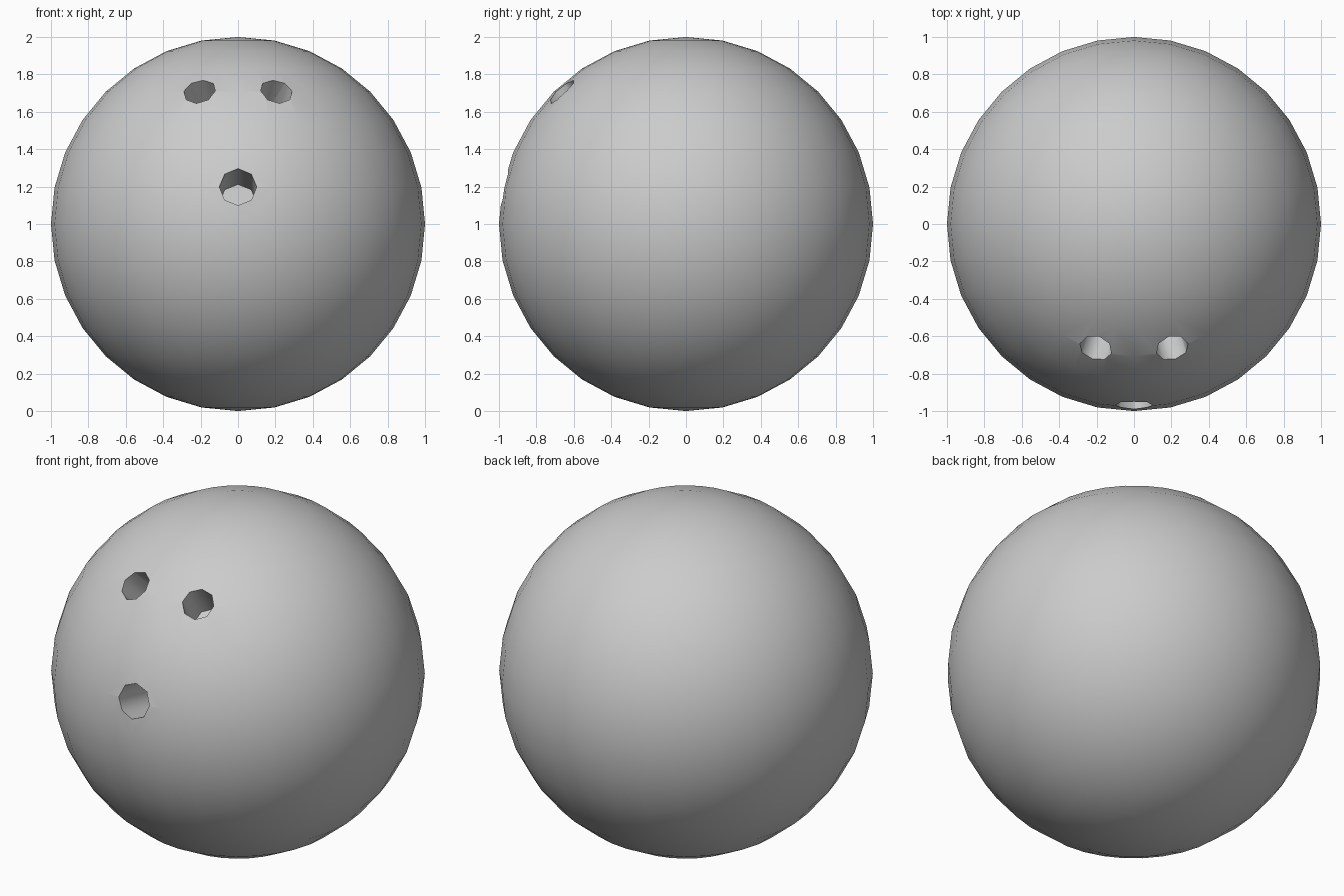
import bpy
import bmesh
import math
from mathutils import Vector

default = bpy.data.objects.get("Cube")
if default:
    bpy.data.objects.remove(default, do_unlink=True)

CENTRE = Vector((0, 0, 1))


def add_object(name, bm):
    mesh = bpy.data.meshes.new(name)
    bm.to_mesh(mesh)
    bm.free()
    obj = bpy.data.objects.new(name, mesh)
    bpy.context.collection.objects.link(obj)
    return obj


def drill(ball, name, direction, radius, depth):
    """Cut an eight-sided hole that points at the centre of the ball."""
    axis = Vector(direction).normalized()
    top, bottom = 1.15, 1 - depth
    bm = bmesh.new()
    bmesh.ops.create_cone(bm, cap_ends=True, segments=8, radius1=radius,
                          radius2=radius, depth=top - bottom)
    cutter = add_object(name, bm)
    cutter.rotation_mode = 'QUATERNION'
    cutter.rotation_quaternion = axis.to_track_quat('Z', 'Y')
    cutter.location = CENTRE + axis * (top + bottom) / 2
    cutter.hide_render = True
    mod = ball.modifiers.new(name, 'BOOLEAN')
    mod.operation = 'DIFFERENCE'
    mod.solver = 'EXACT'
    mod.object = cutter
    bpy.context.view_layer.objects.active = ball
    bpy.ops.object.modifier_apply(modifier=name)
    bpy.data.objects.remove(cutter, do_unlink=True)


# Ball body
bm = bmesh.new()
bmesh.ops.create_uvsphere(bm, u_segments=32, v_segments=16, radius=1)
bmesh.ops.translate(bm, verts=bm.verts, vec=CENTRE)
ball = add_object("ball", bm)

# Grey material
grey = bpy.data.materials.new("grey")
grey.use_nodes = True
colour = (0.6, 0.6, 0.6, 1)
grey.diffuse_color = colour
grey.node_tree.nodes["Principled BSDF"].inputs["Base Color"].default_value = colour
ball.data.materials.append(grey)

# Thumb hole and the pair of finger holes
drill(ball, "thumb_hole", (0, -0.98, 0.2), 0.1, 0.43)
for side, name in ((-1, "right_finger_hole"), (1, "left_finger_hole")):
    drill(ball, name, (0.205 * side, -0.665, 0.71), 0.088, 0.3)

# Smooth surface with crisp hole rims
bpy.ops.object.select_all(action='DESELECT')
ball.select_set(True)
bpy.context.view_layer.objects.active = ball
bpy.ops.object.shade_smooth_by_angle(angle=math.radians(50))
